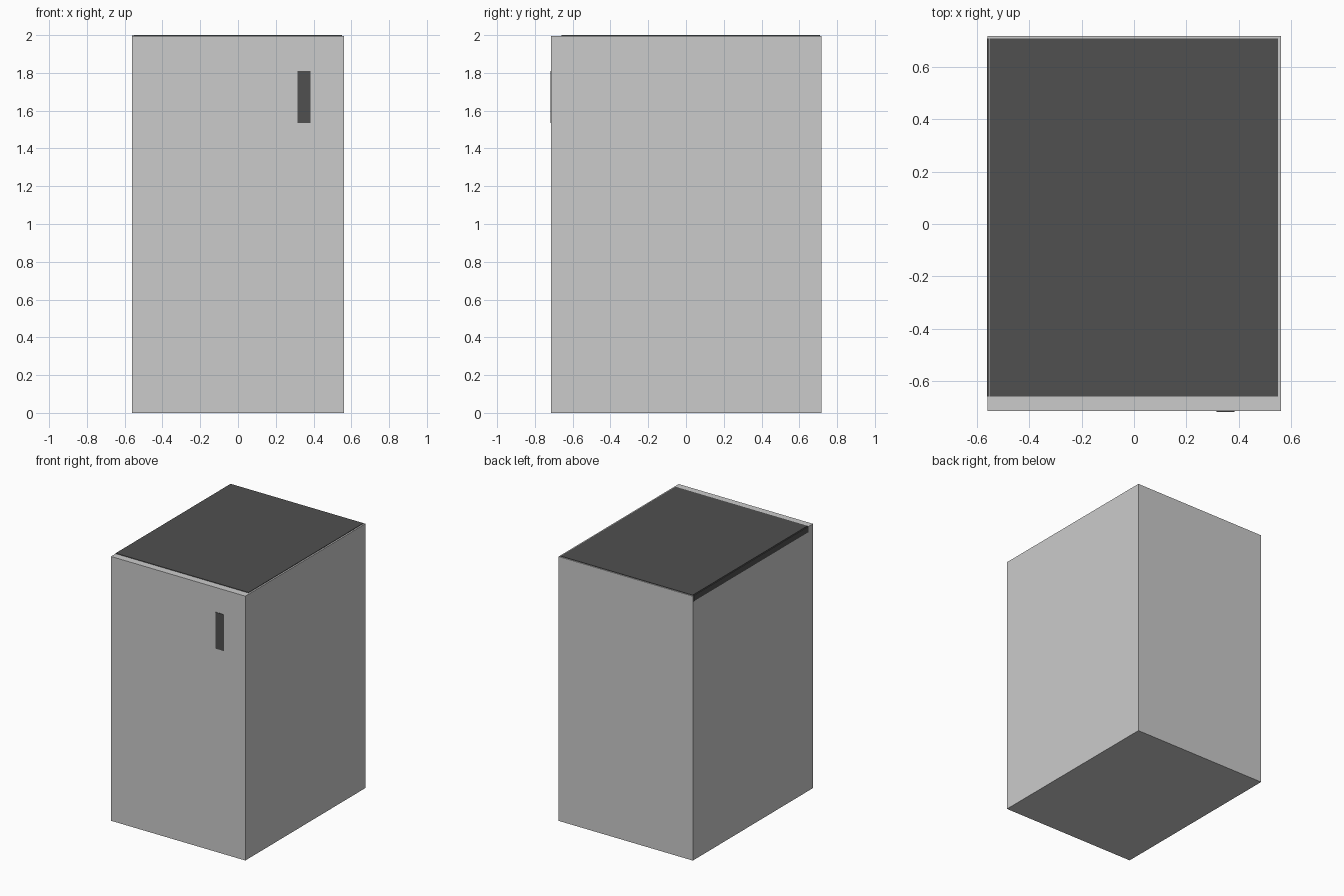
import bpy

if "Cube" in bpy.data.objects:
    bpy.data.objects.remove(bpy.data.objects["Cube"])

dark = bpy.data.materials.new("dark_panel")
dark.diffuse_color = (0.08, 0.08, 0.08, 1)
dark.use_nodes = True
dark.node_tree.nodes["Principled BSDF"].inputs["Base Color"].default_value = dark.diffuse_color


def box(name, lo, hi, mat=None):
    """Axis-aligned box between two corners."""
    bpy.ops.mesh.primitive_cube_add(size=1)
    ob = bpy.context.object
    ob.name = ob.data.name = name
    for v in ob.data.vertices:
        v.co = [lo[i] if v.co[i] < 0 else hi[i] for i in range(3)]
    if mat:
        ob.data.materials.append(mat)
    return ob


# Main cabinet
box("cabinet_body", (-0.56, -0.715, 0), (0.562, 0.718, 1.996))

# Thin dark lid panel, set back from the front edge
box("top_panel", (-0.553, -0.66, 1.99), (0.55, 0.71, 2.0), dark)

# Narrow dark strip along the upper left side
box("left_edge_strip", (-0.562, -0.66, 1.955), (-0.555, 0.71, 1.998), dark)

# Dark handle plate on the front
box("front_handle", (0.315, -0.718, 1.535), (0.385, -0.71, 1.81), dark)
